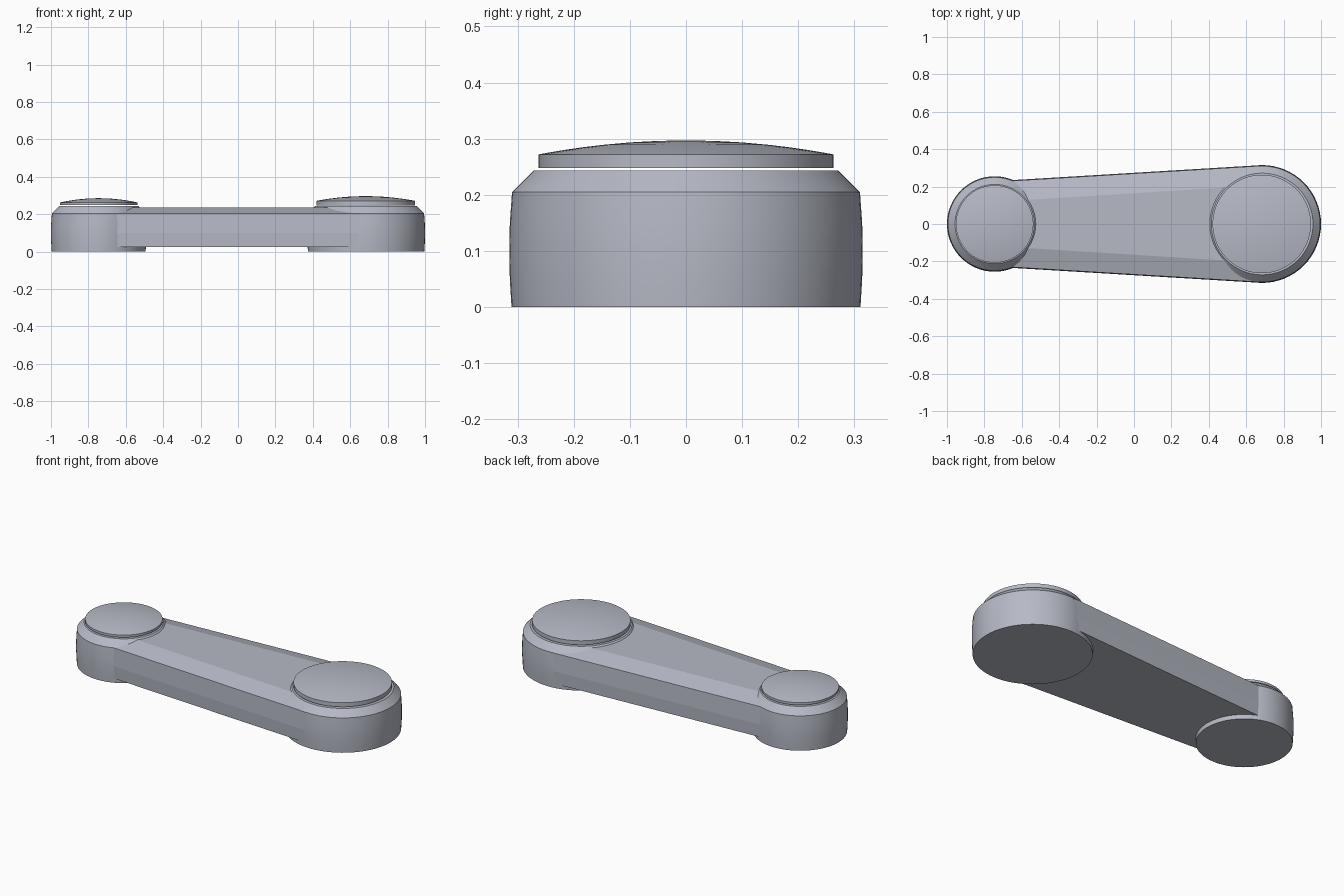
import bpy, bmesh, math

cube = bpy.data.objects.get("Cube")
if cube:
    bpy.data.objects.remove(cube, do_unlink=True)

metal = bpy.data.materials.new("blue_grey_metal")
metal.use_nodes = True
colour = (0.47, 0.49, 0.56, 1)
metal.diffuse_color = colour
metal.node_tree.nodes["Principled BSDF"].inputs["Base Color"].default_value = colour


def finish(name, bm, smooth):
    """Turn a bmesh into a coloured object with tidy normals."""
    bmesh.ops.remove_doubles(bm, verts=bm.verts, dist=1e-5)
    bmesh.ops.recalc_face_normals(bm, faces=bm.faces)
    mesh = bpy.data.meshes.new(name)
    bm.to_mesh(mesh)
    bm.free()
    mesh.materials.append(metal)
    obj = bpy.data.objects.new(name, mesh)
    bpy.context.collection.objects.link(obj)
    if smooth:
        bpy.ops.object.select_all(action='DESELECT')
        obj.select_set(True)
        bpy.context.view_layer.objects.active = obj
        bpy.ops.object.shade_smooth_by_angle(angle=math.radians(20))
    return obj


def lathe(name, x, profile, segments=64):
    """Stack rings of (radius, height) around a vertical axis at x."""
    bm = bmesh.new()
    rings = []
    for r, z in profile:
        rings.append([bm.verts.new((x + r * math.cos(2 * math.pi * i / segments),
                                    r * math.sin(2 * math.pi * i / segments), z))
                      for i in range(segments)])
    for low, high in zip(rings, rings[1:]):
        for i in range(segments):
            j = (i + 1) % segments
            bm.faces.new((low[i], low[j], high[j], high[i]))
    bm.faces.new(rings[0][::-1])
    bm.faces.new(rings[-1])
    return finish(name, bm, True)


def hub(name, x, r):
    """Slightly barrelled drum with a chamfered rim."""
    lathe(name, x, [(r - 0.004, 0), (r - 0.001, 0.05), (r, 0.1), (r - 0.001, 0.15),
                    (r - 0.005, 0.205), (r - 0.043, 0.243)])


def cap(name, x, r, base, rim, top):
    """Disc with a shallow domed top, hovering just above its hub."""
    steps = 8
    dome = [(r * math.cos(a), rim + (top - rim) * math.sin(a) ** 2)
            for a in (math.pi / 2 * i / steps for i in range(steps))]
    lathe(name, x, [(r, base)] + dome + [(0.002, top)])


# Large and small hubs with their caps
hub("large_hub", 0.685, 0.315)
hub("small_hub", -0.745, 0.255)
cap("large_cap", 0.683, 0.263, 0.248, 0.272, 0.297)
cap("small_cap", -0.745, 0.207, 0.249, 0.263, 0.286)

# Tapered link arm: one cross-section at each end, bridged
bm = bmesh.new()
ends = []
for x, wide, flat in ((-0.745, 0.229, 0.118), (0.667, 0.314, 0.206)):
    half = [(wide - 0.004, 0.025), (wide, 0.1), (wide - 0.004, 0.205), (flat, 0.235)]
    section = half + [(-y, z) for y, z in reversed(half)]
    ends.append([bm.verts.new((x, y, z)) for y, z in section])
a, b = ends
for i in range(len(a)):
    j = (i + 1) % len(a)
    bm.faces.new((a[i], a[j], b[j], b[i]))
bm.faces.new(a[::-1])
bm.faces.new(b)
finish("link_arm", bm, False)
